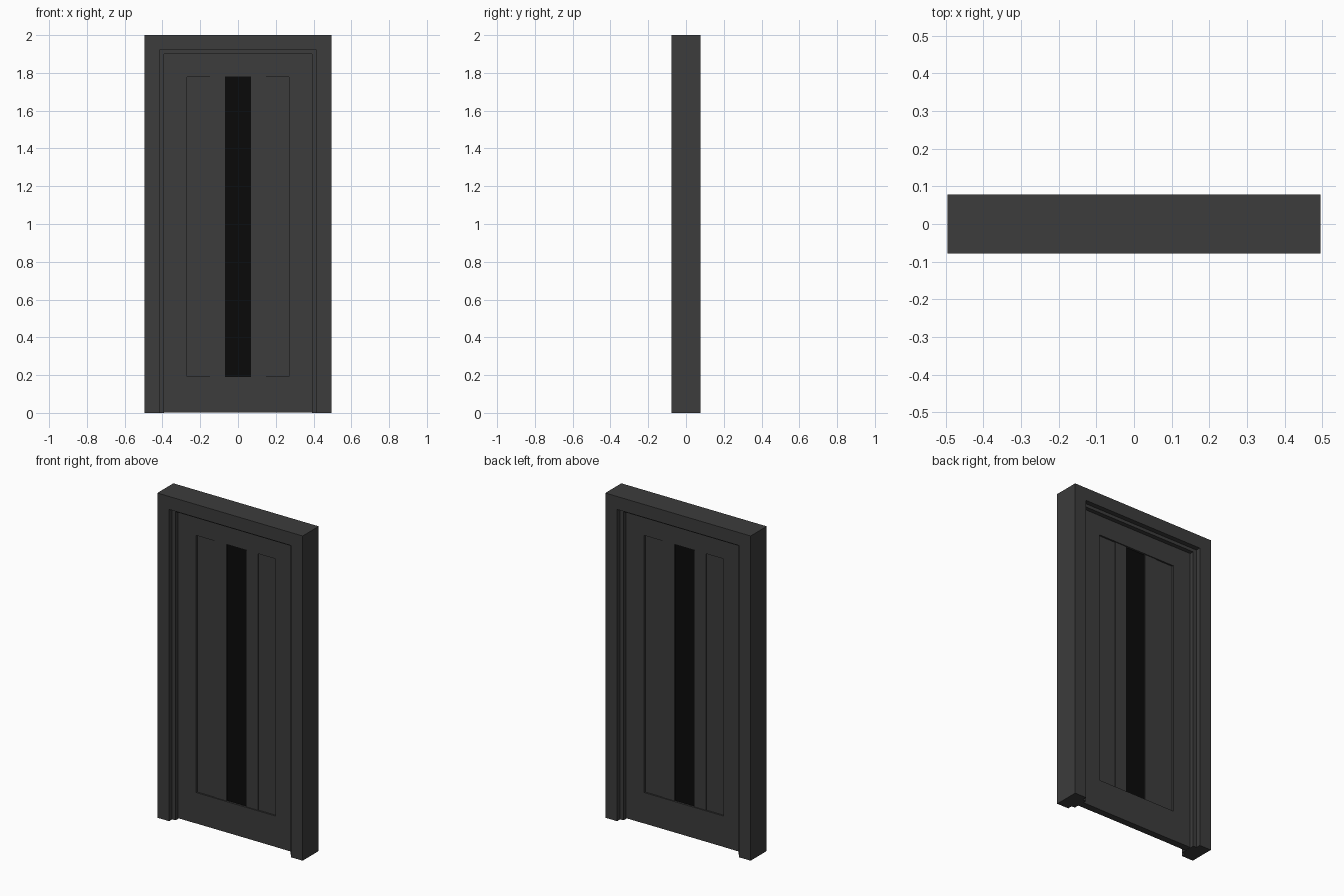
import bpy, bmesh

if "Cube" in bpy.data.objects:
    bpy.data.objects.remove(bpy.data.objects["Cube"])


def material(name, value):
    m = bpy.data.materials.new(name)
    m.diffuse_color = (value, value, value, 1)
    m.use_nodes = True
    m.node_tree.nodes["Principled BSDF"].inputs["Base Color"].default_value = m.diffuse_color
    return m


GREY = material("dark_grey_paint", 0.045)
BLACK = material("black_glass", 0.003)


def prism(name, outline, half_depth, mat=GREY):
    """Extrude an XZ outline symmetrically about y = 0."""
    bm = bmesh.new()
    face = bm.faces.new([bm.verts.new((x, -half_depth, z)) for x, z in outline])
    ext = bmesh.ops.extrude_face_region(bm, geom=[face])
    verts = [v for v in ext["geom"] if isinstance(v, bmesh.types.BMVert)]
    bmesh.ops.translate(bm, verts=verts, vec=(0, 2 * half_depth, 0))
    bmesh.ops.recalc_face_normals(bm, faces=bm.faces)
    mesh = bpy.data.meshes.new(name)
    bm.to_mesh(mesh)
    bm.free()
    mesh.materials.append(mat)
    ob = bpy.data.objects.new(name, mesh)
    bpy.context.collection.objects.link(ob)
    return ob


def arch(name, outer, outer_top, inner, inner_top, half_depth):
    """Upside-down U: two legs joined by a head."""
    return prism(name, [(-outer, 0), (-outer, outer_top), (outer, outer_top), (outer, 0),
                        (inner, 0), (inner, inner_top), (-inner, inner_top), (-inner, 0)],
                 half_depth)


def board(name, x0, x1, z0, z1, half_depth, mat=GREY):
    return prism(name, [(x0, z0), (x1, z0), (x1, z1), (x0, z1)], half_depth, mat)


# Surrounding frame with the thinner stop inside it
arch("door_frame", 0.495, 2.0, 0.415, 1.92, 0.078)
arch("door_stop", 0.415, 1.92, 0.392, 1.90, 0.048)

# Door leaf: stiles, rails and recessed vertical boards
for side, s in (("left", -1), ("right", 1)):
    def mirrored(name, a, b, z0, z1, depth):
        board(f"{side}_{name}", min(s * a, s * b), max(s * a, s * b), z0, z1, depth)

    mirrored("stile", 0.27, 0.392, 0.003, 1.90, 0.022)
    mirrored("outer_board", 0.148, 0.27, 0.193, 1.777, 0.011)
    mirrored("inner_board", 0.068, 0.148, 0.193, 1.777, 0.015)

board("top_rail", -0.27, 0.27, 1.777, 1.90, 0.021)
board("bottom_rail", -0.27, 0.27, 0.003, 0.193, 0.021)

# Dark glazed strip
board("glass_strip", -0.068, 0.068, 0.193, 1.777, 0.009, BLACK)
